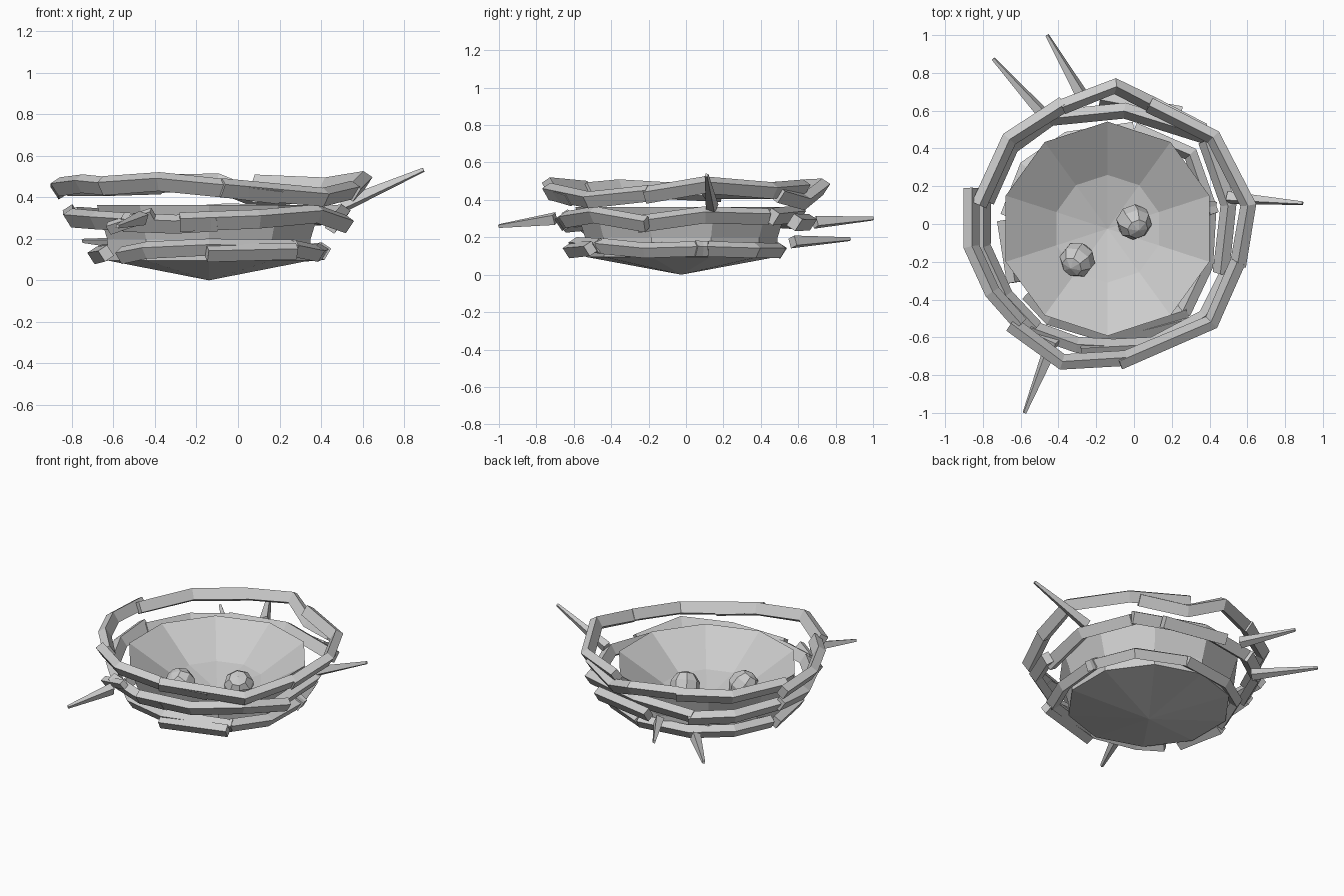
import bpy, bmesh, math
from mathutils import Vector

cube = bpy.data.objects.get("Cube")
if cube:
    bpy.data.objects.remove(cube)

grey = bpy.data.materials.new("plain_grey")
grey.use_nodes = True
grey.diffuse_color = (0.6, 0.6, 0.6, 1)
grey.node_tree.nodes["Principled BSDF"].inputs["Base Color"].default_value = (0.6, 0.6, 0.6, 1)

CENTRE = Vector((-0.14, -0.025, 0))


def finish(name, bm):
    bmesh.ops.recalc_face_normals(bm, faces=bm.faces)
    mesh = bpy.data.meshes.new(name)
    bm.to_mesh(mesh)
    bm.free()
    mesh.materials.append(grey)
    obj = bpy.data.objects.new(name, mesh)
    bpy.context.collection.objects.link(obj)
    return obj


def stick(name, points, width, height, end_scale=0.95, roll=-33):
    """Bent beam with a rectangular section whose top leans outward."""
    bm = bmesh.new()
    pts = [Vector(p) for p in points]
    c, s = math.cos(math.radians(roll)), math.sin(math.radians(roll))
    rings = []
    for i, p in enumerate(pts):
        before = (p - pts[i - 1]).normalized() if i else None
        after = (pts[i + 1] - p).normalized() if i < len(pts) - 1 else None
        along = ((before or after) + (after or before)).normalized()
        side = along.cross(Vector((0, 0, 1))).normalized()
        up = side.cross(along)
        size = 1 + (end_scale - 1) * i / (len(pts) - 1)
        a = (side * c + up * s) * width * size / 2
        b = (up * c - side * s) * height * size / 2
        rings.append([bm.verts.new(p + v) for v in (a + b, b - a, -a - b, a - b)])
    for r, q in zip(rings, rings[1:]):
        for k in range(4):
            bm.faces.new((r[k], r[k - 1], q[k - 1], q[k]))
    bm.faces.new(rings[0])
    bm.faces.new(rings[-1])
    return finish(name, bm)


# Ten-sided bowl: outer cone and wall, sharp rim, then the inner hollow
def bowl(sides=10):
    bm = bmesh.new()
    profile = [(0.51, 0.095), (0.515, 0.2), (0.567, 0.363), (0.285, 0.185)]
    rings = []
    for r, z in profile:
        rings.append([bm.verts.new(CENTRE + Vector((
            r * math.cos(math.pi / 2 + math.tau * k / sides),
            r * math.sin(math.pi / 2 + math.tau * k / sides), z))) for k in range(sides)])
    bottom = bm.verts.new(CENTRE)
    floor = bm.verts.new(CENTRE + Vector((0, 0, 0.12)))
    for k in range(sides):
        for r, q in zip(rings, rings[1:]):
            bm.faces.new((r[k - 1], r[k], q[k], q[k - 1]))
        bm.faces.new((rings[0][k - 1], rings[0][k], bottom))
        bm.faces.new((rings[-1][k - 1], rings[-1][k], floor))
    finish("nest_bowl", bm)


bowl()

# Upper ring of branches
upper = [
    [(-.86, .19, .435), (-.86, -.12, .45), (-.75, -.36, .465), (-.6, -.53, .45)],
    [(-.65, -.53, .455), (-.38, -.73, .475), (-.04, -.71, .44), (.2, -.61, .41)],
    [(-.08, -.73, .445), (.41, -.52, .4), (.55, -.2, .435)],
    [(.55, -.22, .425), (.605, .1, .48), (.42, .46, .45), (.08, .63, .465)],
    [(.37, .49, .43), (.1, .63, .39), (-.1, .73, .47), (-.38, .62, .465)],
    [(-.37, .635, .46), (-.66, .45, .45), (-.82, .1, .45)],
]
# Middle ring of branches
middle = [
    [(-.8, .14, .32), (-.8, -.12, .3), (-.68, -.38, .29), (-.52, -.55, .28)],
    [(-.55, -.55, .28), (-.3, -.64, .27), (-.1, -.65, .28)],
    [(-.28, -.66, .28), (.1, -.64, .295), (.38, -.49, .32), (.52, -.21, .27)],
    [(.46, -.26, .27), (.5, .1, .32), (.38, .44, .31)],
    [(.4, .46, .31), (-.05, .6, .325), (-.45, .56, .3)],
    [(.25, .58, .28), (-.18, .66, .28)],
    [(-.42, .58, .29), (-.65, .41, .3), (-.78, .12, .31)],
]
# Lower ring of branches
lower = [
    [(-.685, .02, .12), (-.635, -.31, .13)],
    [(-.56, -.37, .12), (-.44, -.5, .145), (-.14, -.59, .16), (.28, -.46, .155)],
    [(-.15, -.62, .13), (.28, -.51, .14)],
    [(.26, -.47, .155), (.38, -.22, .13), (.4, .12, .14)],
    [(.41, .05, .14), (.3, .37, .13), (0, .5, .13)],
    [(0, .5, .13), (-.35, .45, .13), (-.57, .3, .14), (-.67, .04, .13)],
]
for label, group, height in (("upper", upper, 0.075), ("middle", middle, 0.075), ("lower", lower, 0.065)):
    for n, path in enumerate(group, 1):
        stick(f"{label}_branch_{n}", path, 0.055, height)
stick("short_branch", [(-.62, -.54, .25), (-.41, -.64, .32)], 0.04, 0.05)

# Pointed twigs sticking out
twigs = [
    [(.5, .14, .36), (.893, .11, .532)],
    [(-.46, -.7, .3), (-.58, -1, .26)],
    [(-.28, .69, .28), (-.46, 1, .3)],
    [(-.47, .57, .175), (-.745, .875, .19)],
]
for n, path in enumerate(twigs, 1):
    stick(f"twig_{n}", path, 0.05, 0.055, 0.3, 20)

# Two faceted eggs
for n, (spot, tilt) in enumerate((((0, .01, .18), (.5, .3, 0)), ((-.3, -.19, .19), (.3, -.6, .4))), 1):
    bm = bmesh.new()
    bmesh.ops.create_uvsphere(bm, u_segments=8, v_segments=5, radius=0.095)
    egg = finish(f"egg_{n}", bm)
    egg.location, egg.rotation_euler = spot, tilt
